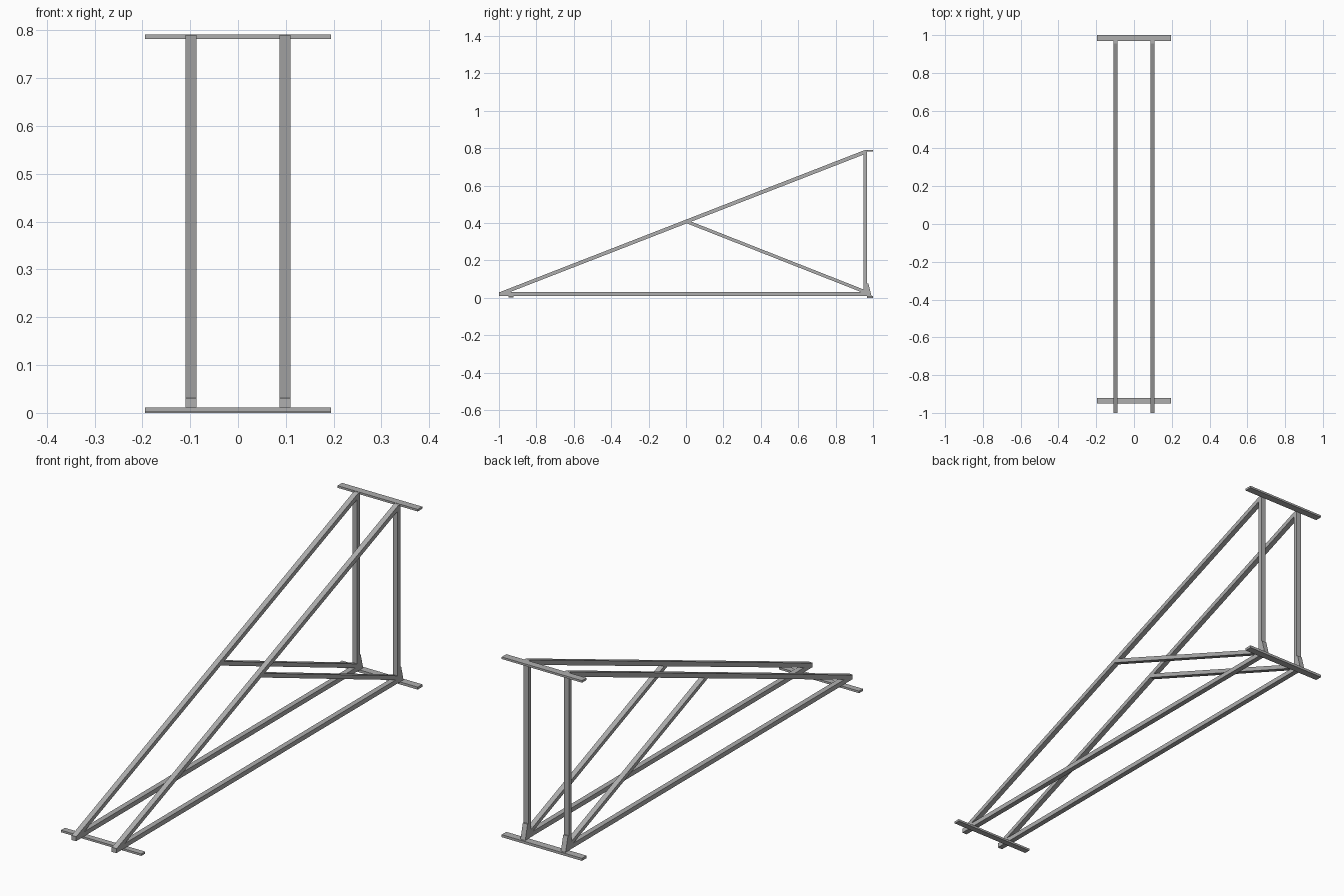
import bpy
import bmesh

cube = bpy.data.objects.get("Cube")
if cube:
    bpy.data.objects.remove(cube, do_unlink=True)

steel = bpy.data.materials.new("grey steel")
steel.use_nodes = True
GREY = (0.43, 0.43, 0.43, 1)
steel.diffuse_color = GREY
steel.node_tree.nodes["Principled BSDF"].inputs["Base Color"].default_value = GREY

BAR = 0.023     # bar width across x
FRAME_X = 0.098  # offset of each side frame


def extrude_side(name, outline, x, width):
    """Extrude a side (y, z) outline across x."""
    bm = bmesh.new()
    face = bm.faces.new([bm.verts.new((x - width / 2, y, z)) for y, z in outline])
    result = bmesh.ops.extrude_face_region(bm, geom=[face])
    moved = [v for v in result["geom"] if isinstance(v, bmesh.types.BMVert)]
    bmesh.ops.translate(bm, verts=moved, vec=(width, 0, 0))
    bmesh.ops.recalc_face_normals(bm, faces=bm.faces)
    mesh = bpy.data.meshes.new(name)
    bm.to_mesh(mesh)
    bm.free()
    mesh.materials.append(steel)
    obj = bpy.data.objects.new(name, mesh)
    bpy.context.collection.objects.link(obj)


def rect(y0, y1, z0, z1):
    return [(y0, z0), (y1, z0), (y1, z1), (y0, z1)]


# Side outlines of the members in one triangular frame
members = {
    "bottom_chord": rect(-1.0, 0.968, 0.011, 0.031),
    "rear_post": rect(0.95, 0.969, 0.013, 0.786),
    "sloped_chord": [(-1.0, 0.011), (-0.993, 0.011), (0.968, 0.773),
                     (0.968, 0.79), (0.955, 0.79), (-1.0, 0.029)],
    "diagonal_brace": [(-0.005, 0.402), (0.95, 0.026), (0.962, 0.04), (0.012, 0.414)],
    "rear_gusset": [(0.962, 0.01), (0.992, 0.01), (0.975, 0.076), (0.967, 0.076)],
}
for side, sign in (("left", 1), ("right", -1)):
    for part, outline in members.items():
        extrude_side(f"{side}_{part}", outline, sign * FRAME_X, BAR)

# Cross plates tying the two frames together
extrude_side("front_foot_plate", rect(-0.949, -0.922, 0.002, 0.011), 0, 0.39)
extrude_side("rear_foot_plate", rect(0.968, 1.0, 0.0, 0.011), 0, 0.39)
extrude_side("rear_top_plate", rect(0.968, 1.0, 0.782, 0.791), 0, 0.39)
